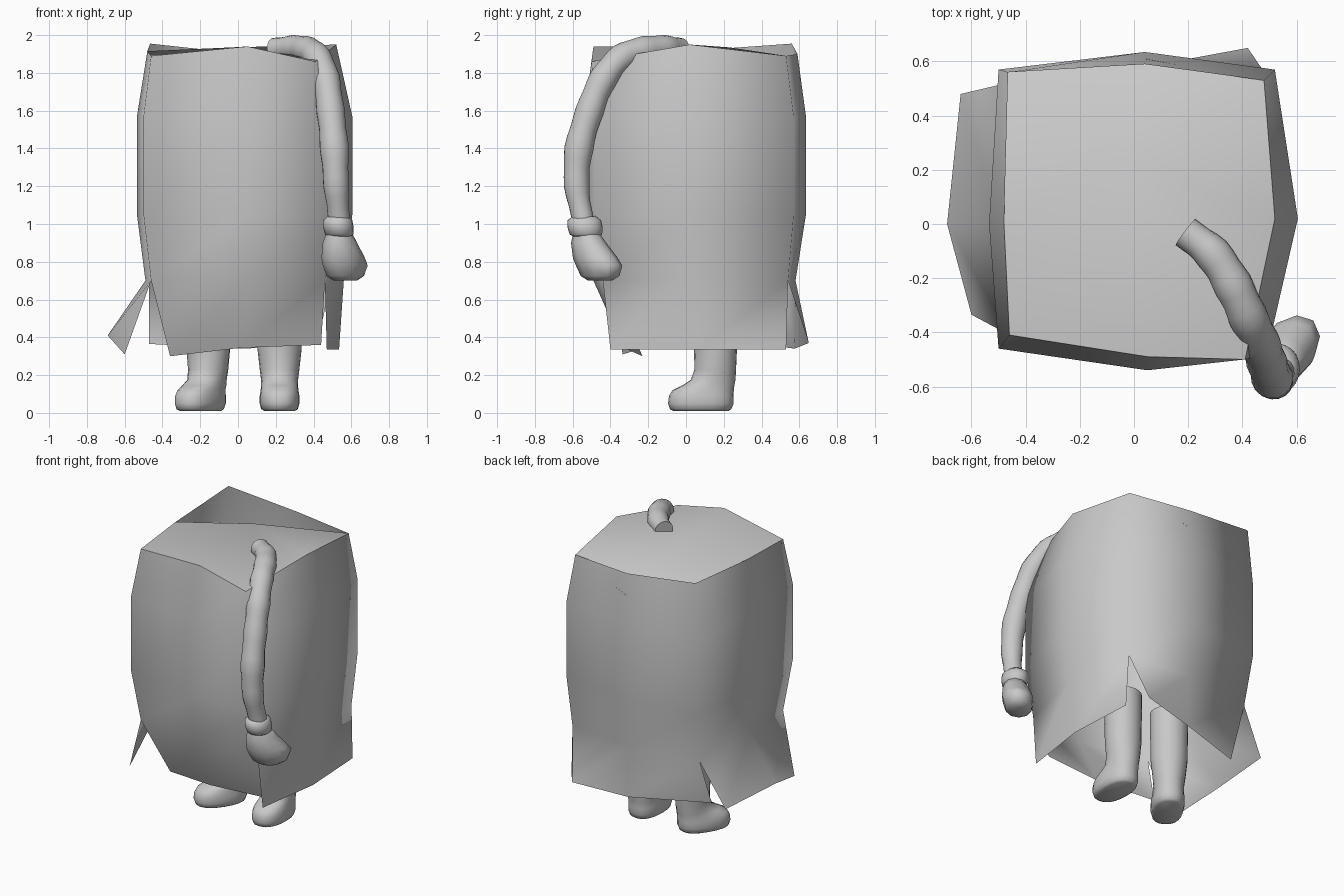
import bpy, bmesh, math
from mathutils import Vector

if "Cube" in bpy.data.objects:
    bpy.data.objects.remove(bpy.data.objects["Cube"])

grey = bpy.data.materials.new("plain grey")
grey.diffuse_color = (0.58, 0.58, 0.58, 1)
grey.use_nodes = True
grey.node_tree.nodes["Principled BSDF"].inputs["Base Color"].default_value = grey.diffuse_color


def finish(name, bm, angle):
    """Turn a bmesh into a named, smooth shaded object."""
    me = bpy.data.meshes.new(name)
    bm.to_mesh(me)
    bm.free()
    ob = bpy.data.objects.new(name, me)
    bpy.context.collection.objects.link(ob)
    me.materials.append(grey)
    bpy.ops.object.select_all(action='DESELECT')
    ob.select_set(True)
    bpy.context.view_layer.objects.active = ob
    bpy.ops.object.shade_smooth_by_angle(angle=math.radians(angle))
    return ob


def loft(name, rings, angle=60):
    """Skin a list of closed rings of points and cap both ends."""
    bm = bmesh.new()
    loops = [[bm.verts.new(p) for p in r] for r in rings]
    n = len(loops[0])
    for a, b in zip(loops, loops[1:]):
        for i in range(n):
            j = (i + 1) % n
            bm.faces.new((a[i], a[j], b[j], b[i]))
    bm.faces.new(loops[0][::-1])
    bm.faces.new(loops[-1])
    bmesh.ops.recalc_face_normals(bm, faces=bm.faces)
    return finish(name, bm, angle)


def ellipse(cx, cy, z, rx, ry, n=20, power=1, tilt=0):
    """Ring at height z; power below 1 squares it off, tilt turns it."""
    ct, st = math.cos(tilt), math.sin(tilt)
    ring = []
    for i in range(n):
        t = 2 * math.pi * i / n
        c, s = math.cos(t), math.sin(t)
        x = rx * math.copysign(abs(c) ** power, c)
        y = ry * math.copysign(abs(s) ** power, s)
        ring.append((cx + x * ct - y * st, cy + x * st + y * ct, z))
    return ring


# Box body: rings run front-left, front, front-right, right,
# back-right, back, back-left, left
hinge = [(-.46, -.41), (.04, -.49), (.46, -.44), (.56, .02),
         (.495, .54), (.04, .58), (-.47, .52), (-.49, 0)]
bulge = [(-.50, -.46), (.05, -.54), (.49, -.48), (.605, .02),
         (.52, .57), (.04, .635), (-.50, .57), (-.535, 0)]
rim = [(-.46, -.41, 1.89), (.05, -.49, 1.94), (.41, -.50, 1.86), (.52, .02, 1.95),
       (.48, .53, 1.89), (.04, .59, 1.90), (-.465, .56, 1.955), (-.48, 0, 1.915)]
bm = bmesh.new()
rows = [[bm.verts.new((x, y, z)) for x, y in ring]
        for ring, z in ((hinge, .70), (bulge, 1.05), (bulge, 1.57))]
rows.append([bm.verts.new(p) for p in rim])
for a, b in zip(rows, rows[1:]):
    for i in range(8):
        j = (i + 1) % 8
        bm.faces.new((a[i], a[j], b[j], b[i]))

# Lid, with its back-left corner folded down into the box
lid = list(rows[-1])
lid[5] = bm.verts.new((.04, .61, 1.76))
lid[6] = bm.verts.new((-.488, .566, 1.69))
mid = bm.verts.new((-.03, .23, 1.935))
for i in range(8):
    bm.faces.new((mid, lid[i], lid[(i + 1) % 8]))

# Four loose bottom flaps, split at the corners
flaps = [
    [(-.36, -.23, .30), (.02, -.33, .345), (.44, -.31, .36)],   # front
    [(.47, -.40, .335), (.535, .06, .335), (.51, .53, .335)],   # right
    [(.42, .65, .37), (.04, .575, .34), (-.47, .39, .365)],     # back
    [(-.64, .48, .40), (-.69, 0, .41), (-.60, -.335, .31)],     # left
]
for side, pts in enumerate(flaps):
    low = [bm.verts.new(p) for p in pts]
    for k in range(2):
        i = side * 2 + k
        bm.faces.new((low[k], low[k + 1], rows[0][(i + 1) % 8], rows[0][i]))

# The rim stays crisp while the wall corners are shaded round
rim_pairs = [(rows[-1][i].co.copy(), rows[-1][(i + 1) % 8].co.copy()) for i in range(8)]
body = finish("box_body", bm, 180)
for e in body.data.edges:
    a, b = (body.data.vertices[i].co for i in e.vertices)
    if any({a.to_tuple(4), b.to_tuple(4)} == {p.to_tuple(4), q.to_tuple(4)} for p, q in rim_pairs):
        e.use_edge_sharp = True

# Legs with rounded feet: height, toe y, heel y, half width
leg = [(.01, -.065, .225, .08), (.02, -.085, .24, .097), (.05, -.095, .252, .105),
       (.09, -.09, .252, .105), (.12, -.072, .253, .10), (.145, -.02, .256, .098),
       (.175, .025, .262, .098), (.23, .045, .265, .105), (.34, .042, .27, .117),
       (.68, .035, .272, .122)]


def make_leg(name, x, turn):
    c, s = math.cos(turn), math.sin(turn)
    rings = []
    for z, y0, y1, w in leg:
        ring = ellipse(0, (y0 + y1) / 2 - .155, z, w, (y1 - y0) / 2,
                       power=.85 if z < .16 else 1)
        rings.append([(x + px * c - py * s, .155 + px * s + py * c, pz)
                      for px, py, pz in ring])
    loft(name, rings)


make_leg("right_leg", .22, 0)
make_leg("left_leg", -.158, math.radians(-33))

# Arm: centre and radius along the sleeve
path = [(.19, -.03, 1.925, .058), (.29, -.11, 1.932, .066), (.365, -.225, 1.922, .07),
        (.42, -.34, 1.882, .071), (.465, -.44, 1.765, .073), (.49, -.51, 1.60, .073),
        (.51, -.567, 1.40, .075), (.52, -.578, 1.20, .066), (.535, -.545, 1.02, .056)]


def spline(p, q, r, s, t):
    return (q * 2 + (r - p) * t + (p * 2 - q * 5 + r * 4 - s) * t * t
            + (q * 3 - p - r * 3 + s) * t ** 3) / 2


pts = [Vector(p) for p in path]
ext = [pts[0] * 2 - pts[1]] + pts + [pts[-1] * 2 - pts[-2]]
fine = [spline(*ext[i:i + 4], t / 4) for i in range(len(pts) - 1) for t in range(4)] + [pts[-1]]
rings = []
for i, p in enumerate(fine):
    d = (fine[min(i + 1, len(fine) - 1)] - fine[max(i - 1, 0)]).to_3d().normalized()
    u = d.cross(Vector((.8, .6, 0))).normalized()
    v = d.cross(u)
    r = p.w * (1 + .04 * math.cos(i * math.pi / 2))   # soft sleeve folds
    rings.append([p.to_3d() + r * (u * math.cos(t) + v * math.sin(t))
                  for t in (2 * math.pi * k / 16 for k in range(16))])
loft("sleeve", rings)

# Cuff and mitten hand
loft("cuff", [ellipse(.528 + o, -.538 + o, z, r, r * 1.15) for z, r, o in
              ((.935, .062, .01), (.945, .075, .008), (.985, .081, .003),
               (1.02, .077, 0), (1.04, .055, 0))])
loft("hand", [ellipse(*a, n=10, tilt=math.radians(48)) for a in
              ((.535, -.53, .96, .07, .06), (.54, -.515, .90, .10, .085),
               (.557, -.48, .82, .132, .10), (.568, -.46, .78, .14, .098),
               (.568, -.455, .725, .115, .085), (.568, -.455, .70, .07, .055))])
